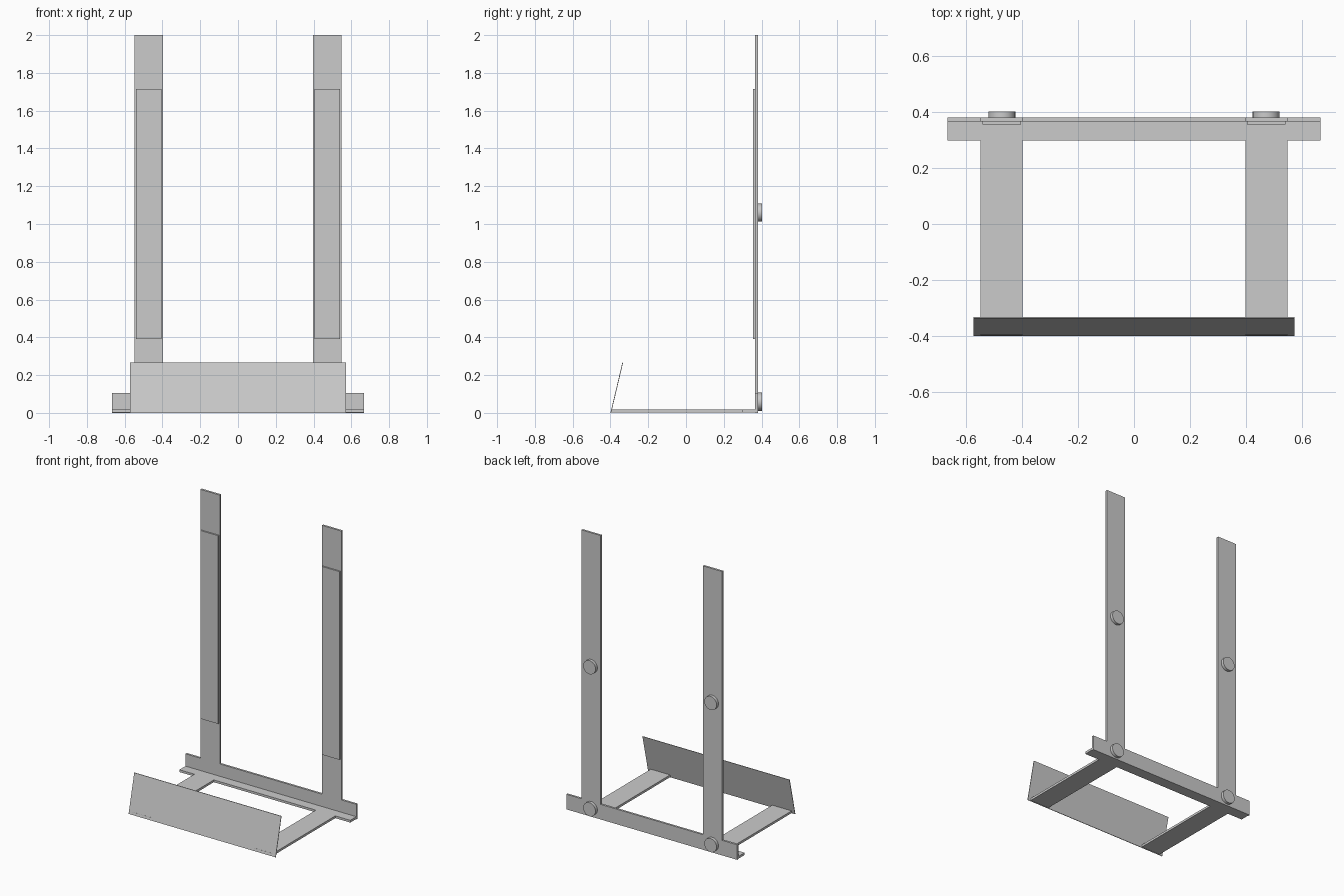
import bpy, bmesh, math
from mathutils import Vector

if "Cube" in bpy.data.objects:
    bpy.data.objects.remove(bpy.data.objects["Cube"])

def extrude_outline(name, pts, offset):
    """Make a solid from a planar 3D outline and an extrusion vector."""
    bm = bmesh.new()
    face = bm.faces.new([bm.verts.new(p) for p in pts])
    res = bmesh.ops.extrude_face_region(bm, geom=[face])
    verts = [g for g in res["geom"] if isinstance(g, bmesh.types.BMVert)]
    bmesh.ops.translate(bm, verts=verts, vec=Vector(offset))
    bmesh.ops.recalc_face_normals(bm, faces=bm.faces)
    mesh = bpy.data.meshes.new(name)
    bm.to_mesh(mesh)
    bm.free()
    obj = bpy.data.objects.new(name, mesh)
    bpy.context.collection.objects.link(obj)
    return obj

def mirrored(half):
    """Complete a right-hand outline symmetrically about x = 0."""
    return half + [(-u, v) for u, v in reversed(half)]

BAR, OUT, INN = 0.666, 0.549, 0.398    # crossbar end, outer and inner leg edges
BACK, FRONT, T = 0.381, 0.366, 0.016   # back plate faces, base thickness

# back plate: two tall uprights joined by a low crossbar
back = mirrored([(BAR, 0), (BAR, 0.106), (OUT, 0.106), (OUT, 2), (INN, 2), (INN, 0.106)])
extrude_outline("back_frame", [(x, FRONT, z) for x, z in back], (0, BACK - FRONT, 0))

# base plate: rear flange with two forward arms
base = mirrored([(BAR, FRONT), (BAR, 0.299), (OUT, 0.299), (OUT, -0.396),
                 (INN, -0.396), (INN, 0.299)])
extrude_outline("base_frame", [(x, y, 0.003) for x, y in base], (0, 0, T))

# leaning front lip, a thin sheet
lip = [(-0.400, 0), (-0.396, 0), (-0.333, 0.266), (-0.337, 0.266)]
extrude_outline("front_lip", [(-0.573, y, z) for y, z in lip], (1.146, 0, 0))

for side, s in (("left", -1), ("right", 1)):
    # raised pad on the front of each upright
    pad = [(0.404, 0.39), (0.541, 0.39), (0.541, 1.716), (0.404, 1.716)]
    extrude_outline(f"{side}_pad", [(s * x, 0.356, z) for x, z in pad],
                    (0, FRONT - 0.356, 0))
    # round feet on the back
    for level, z in (("lower", 0.059), ("upper", 1.06)):
        bpy.ops.mesh.primitive_cylinder_add(
            vertices=48, radius=0.048, depth=0.021,
            location=(s * 0.472, BACK + 0.0105, z), rotation=(math.pi / 2, 0, 0))
        bpy.context.object.name = f"{side}_{level}_back_disc"
        bpy.ops.object.shade_smooth_by_angle()
